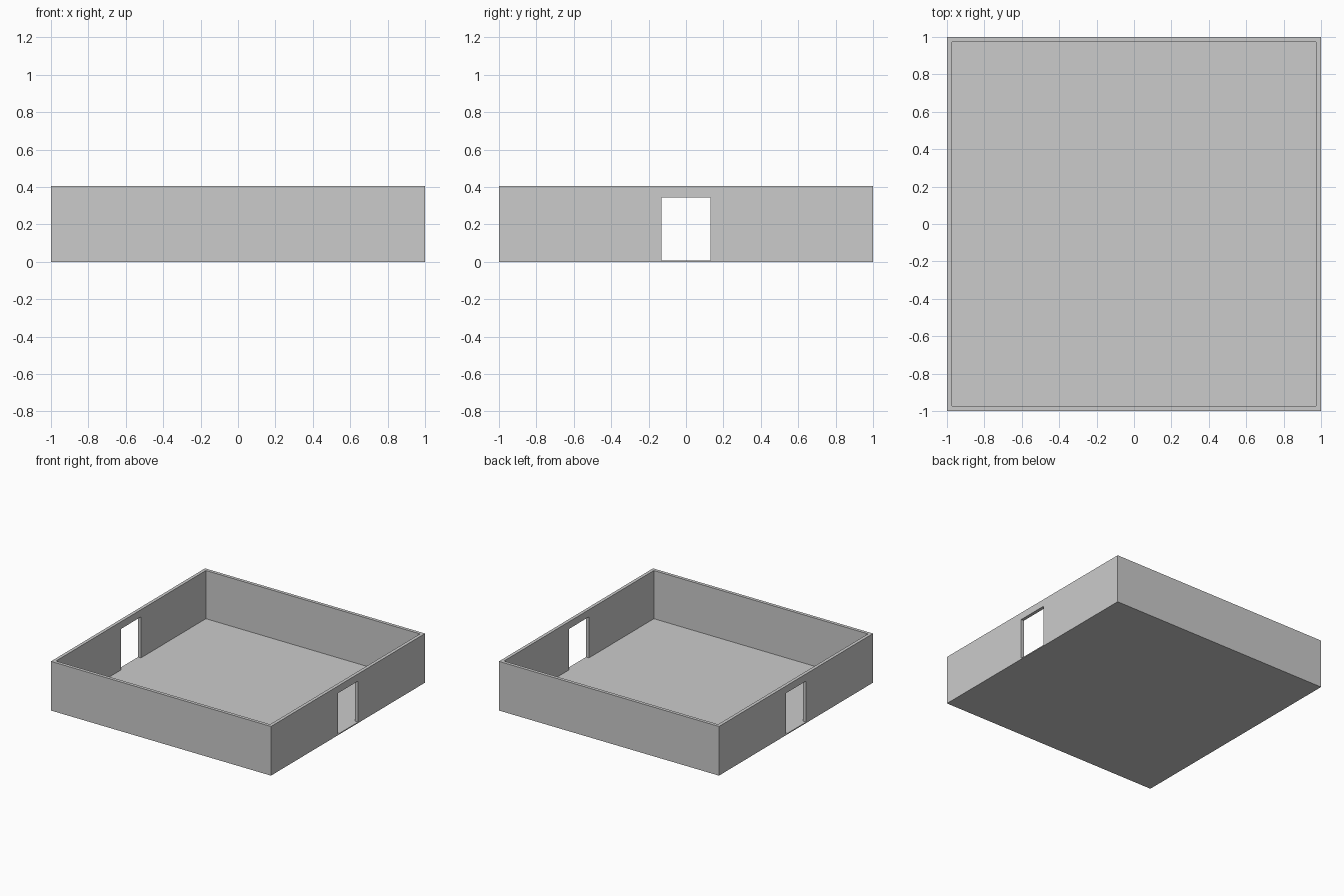
import bpy

if "Cube" in bpy.data.objects:
    bpy.data.objects.remove(bpy.data.objects["Cube"])

HEIGHT = 0.404
WALL = 0.027
FLOOR = 0.008
DOOR_HALF = 0.131
DOOR_TOP = 0.345


def box(name, lo, hi):
    centre = [(a + b) / 2 for a, b in zip(lo, hi)]
    bpy.ops.mesh.primitive_cube_add(size=1, location=centre)
    ob = bpy.context.object
    ob.name = name
    ob.scale = [b - a for a, b in zip(lo, hi)]
    bpy.ops.object.transform_apply(location=True, rotation=False, scale=True)
    return ob


def cut(target, cutter):
    mod = target.modifiers.new(cutter.name, 'BOOLEAN')
    mod.operation = 'DIFFERENCE'
    mod.solver = 'EXACT'
    mod.object = cutter
    bpy.context.view_layer.objects.active = target
    bpy.ops.object.modifier_apply(modifier=mod.name)
    bpy.data.objects.remove(cutter)


# Solid block that becomes the room
room = box("room_shell", (-1, -1, 0), (1, 1, HEIGHT))

# Hollow out the open-topped interior
inner = 1 - WALL
cut(room, box("interior_cutter", (-inner, -inner, FLOOR), (inner, inner, HEIGHT + 0.2)))

# Doorways through the left and right walls, flush with the floor
for side, name in ((-1, "left_door_cutter"), (1, "right_door_cutter")):
    x0, x1 = sorted((side * (inner - 0.1), side * 1.1))
    cut(room, box(name, (x0, -DOOR_HALF, FLOOR), (x1, DOOR_HALF, DOOR_TOP)))
